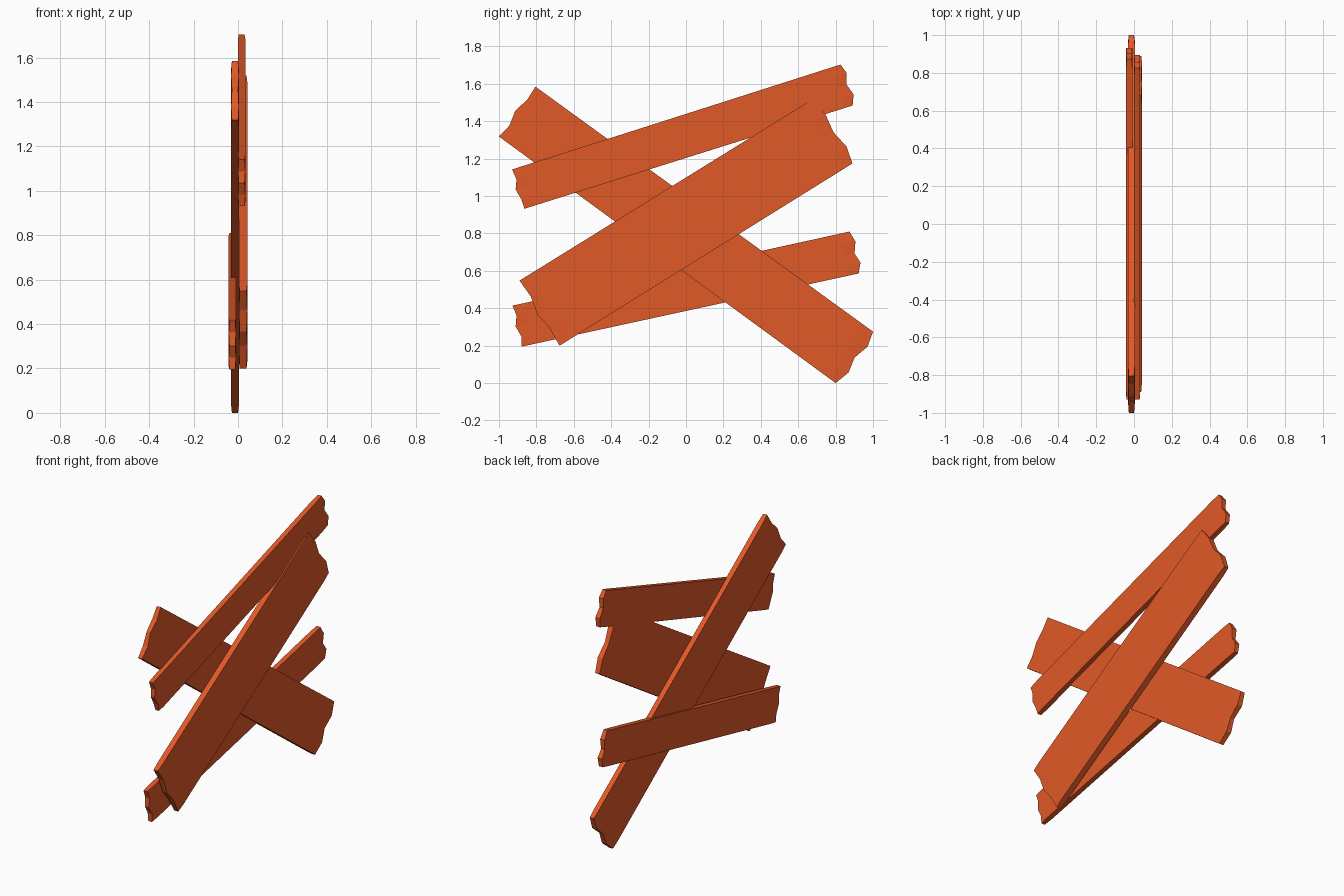
import bpy, bmesh
from mathutils import Vector

if "Cube" in bpy.data.objects:
    bpy.data.objects.remove(bpy.data.objects["Cube"])

wood = bpy.data.materials.new("orange_wood")
wood.diffuse_color = (0.75, 0.1, 0.02, 1)
wood.use_nodes = True
wood.node_tree.nodes["Principled BSDF"].inputs["Base Color"].default_value = wood.diffuse_color

TAPER = [0.8, 1.0, 0.8, 1.0, 0.8]   # broken ends thin out unevenly


def plank(name, x0, x1, left, right):
    """Board lying in the YZ plane with jagged ends, thickness x0..x1."""
    bm = bmesh.new()
    mid, half = (x0 + x1) / 2, (x1 - x0) / 2
    sides = []
    for s in (-1, 1):
        rows = []
        for (l, r, t) in zip(left, right, TAPER):
            l, r = Vector(l), Vector(r)
            d = (r - l).normalized() * 0.06
            pts = ((l, t), (l + d, 1), (r - d, 1), (r, t))
            rows.append([bm.verts.new((mid + s * half * k, p.x, p.y)) for p, k in pts])
        for a, b in zip(rows, rows[1:]):
            for j in range(3):
                bm.faces.new((a[j], a[j + 1], b[j + 1], b[j]))
        # perimeter loop of this side
        sides.append(rows[0] + [r[3] for r in rows[1:]] + rows[-1][2::-1]
                     + [r[0] for r in rows[-2:0:-1]])
    a, b = sides
    for i in range(len(a)):
        j = (i + 1) % len(a)
        bm.faces.new((a[i], a[j], b[j], b[i]))
    bmesh.ops.recalc_face_normals(bm, faces=bm.faces)
    me = bpy.data.meshes.new(name)
    bm.to_mesh(me)
    bm.free()
    me.materials.append(wood)
    bpy.context.collection.objects.link(bpy.data.objects.new(name, me))


# upper narrow board
plank("upper_board", 0.0, 0.033,
      [(-.93, 1.142), (-.906, 1.088), (-.911, 1.035), (-.88, .982), (-.864, .932)],
      [(.826, 1.703), (.858, 1.66), (.858, 1.596), (.896, 1.543), (.891, 1.484)])
# wide rising board
plank("wide_rising_board", 0.004, 0.042,
      [(-.89, .548), (-.83, .463), (-.794, .366), (-.735, .302), (-.676, .2)],
      [(.68, 1.52), (.746, 1.436), (.789, 1.34), (.858, 1.265), (.89, 1.174)])
# wide falling board
plank("wide_falling_board", -0.031, 0.004,
      [(-.805, 1.585), (-.848, 1.516), (-.912, 1.457), (-.944, 1.377), (-1.0, 1.318)],
      [(1.0, .275), (.971, .195), (.901, .136), (.869, .056), (.8, 0)])
# lower narrow board
plank("lower_board", -0.042, -0.009,
      [(-.928, .414), (-.906, .361), (-.911, .302), (-.88, .249), (-.878, .195)],
      [(.874, .81), (.906, .757), (.901, .692), (.933, .644), (.923, .586)])
